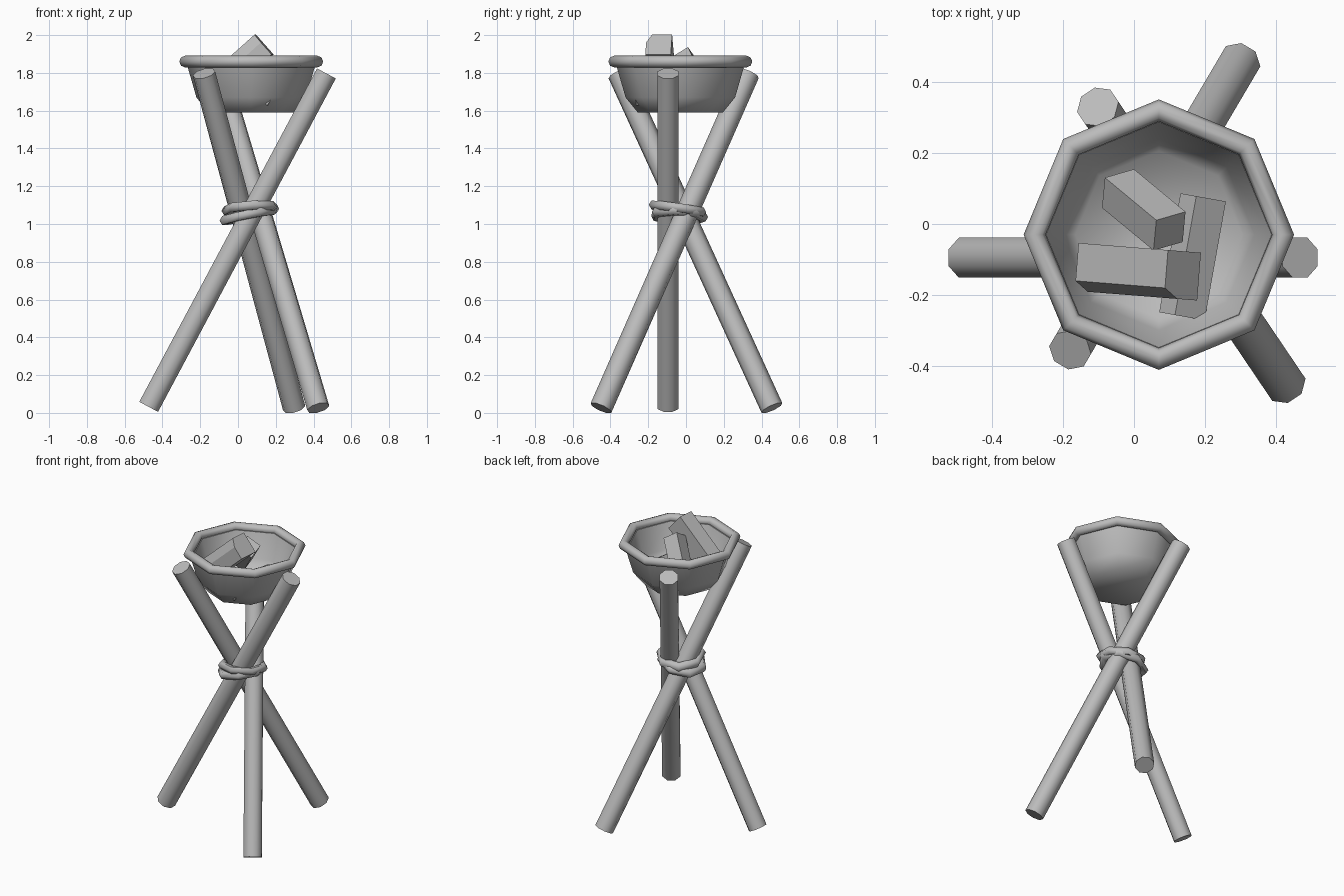
import bpy, bmesh, math
from mathutils import Vector

if "Cube" in bpy.data.objects:
    bpy.data.objects.remove(bpy.data.objects["Cube"])

grey = bpy.data.materials.new("plain_grey")
grey.diffuse_color = (0.5, 0.5, 0.5, 1)
grey.use_nodes = True
grey.node_tree.nodes["Principled BSDF"].inputs["Base Color"].default_value = grey.diffuse_color
BOWL = Vector((0.07, -0.03, 0))


def finish(name, bm, smooth=True):
    bmesh.ops.recalc_face_normals(bm, faces=bm.faces)
    me = bpy.data.meshes.new(name)
    bm.to_mesh(me)
    bm.free()
    me.materials.append(grey)
    ob = bpy.data.objects.new(name, me)
    bpy.context.collection.objects.link(ob)
    if smooth:
        bpy.ops.object.select_all(action='DESELECT')
        ob.select_set(True)
        bpy.context.view_layer.objects.active = ob
        bpy.ops.object.shade_smooth_by_angle(angle=math.radians(62))
    return ob


def bridge(bm, a, b):
    n = len(a)
    for i in range(n):
        bm.faces.new((a[i], a[(i + 1) % n], b[(i + 1) % n], b[i]))


def prism(name, p0, p1, section, roll=0, smooth=False):
    """Extrude a closed cross-section (side, up) from p0 to p1."""
    p0, p1 = Vector(p0), Vector(p1)
    axis = (p1 - p0).normalized()
    side = axis.cross(Vector((0, 0, 1))).normalized()
    up = side.cross(axis)
    c, s = math.cos(math.radians(roll)), math.sin(math.radians(roll))
    bm = bmesh.new()
    ends = [[bm.verts.new(p + side * (u * c - v * s) + up * (u * s + v * c))
             for u, v in section] for p in (p0, p1)]
    bridge(bm, *ends)
    for e in ends:
        bm.faces.new(e)
    return finish(name, bm, smooth)


def box(w, h):
    return [(-w / 2, -h / 2), (w / 2, -h / 2), (w / 2, h / 2), (-w / 2, h / 2)]


def ring(name, center, radius, sides, tube, tube_sides, tilt=(0, 0), turn=0):
    """Closed faceted ring, tilted by slopes along x and y."""
    bm = bmesh.new()
    loops = []
    for i in range(sides):
        a = turn + math.tau * i / sides
        loop = []
        for j in range(tube_sides):
            t = math.tau * j / tube_sides
            r = radius + tube * math.cos(t)
            x, y = r * math.cos(a), r * math.sin(a)
            z = tube * math.sin(t) + tilt[0] * x + tilt[1] * y
            loop.append(bm.verts.new(Vector(center) + Vector((x, y, z))))
        loops.append(loop)
    for i in range(sides):
        bridge(bm, loops[i], loops[(i + 1) % sides])
    return finish(name, bm)


# Three crossed poles
octagon = [(0.061 * math.cos(math.tau * (i + 0.5) / 8),
            0.061 * math.sin(math.tau * (i + 0.5) / 8)) for i in range(8)]
poles = [((-0.473, -0.095, 0.032), (0.468, -0.095, 1.797)),
         ((0.297, 0.455, 0.026), (-0.18, -0.355, 1.797)),
         ((0.425, -0.45, 0.026), (-0.102, 0.33, 1.797))]
for i, (bottom, top) in enumerate(poles):
    prism(f"pole_{i + 1}", bottom, top, octagon, smooth=True)

# Rope lashing where the poles cross
ring("rope_upper", (0.068, -0.04, 1.08), 0.13, 7, 0.027, 6, (0.05, -0.14), 0.3)
ring("rope_lower", (0.055, -0.04, 1.045), 0.13, 7, 0.027, 6, (0.2, -0.05), 0.7)

# Eight-sided bowl: outside bottom, up the wall, over the lip, down to the floor
profile = [(0.225, 1.59), (0.29, 1.67), (0.342, 1.85),
           (0.318, 1.85), (0.27, 1.69), (0.235, 1.63)]
bm = bmesh.new()
loops = [[bm.verts.new(BOWL + Vector((r * math.cos(math.tau * i / 8),
                                      r * math.sin(math.tau * i / 8), z)))
          for i in range(8)] for r, z in profile]
for a, b in zip(loops, loops[1:]):
    bridge(bm, a, b)
bm.faces.new(loops[0])
bm.faces.new(loops[-1])
finish("bowl", bm)
ring("bowl_rim", BOWL + Vector((0, 0, 1.86)), 0.35, 8, 0.031, 8)

# Split firewood in the bowl
chamfered = [(-0.065, -0.07), (0.07, -0.07), (0.07, 0.015), (0.042, 0.07), (-0.065, 0.07)]
prism("log_tall", (-0.115, -0.122, 1.725), (0.137, -0.142, 1.95), chamfered)
prism("log_back", (-0.045, 0.1, 1.71), (0.1, -0.02, 1.885), box(0.1, 0.1), 45)
prism("log_flat", (0.135, -0.26, 1.69), (0.195, 0.075, 1.69), box(0.1, 0.085), -32)
